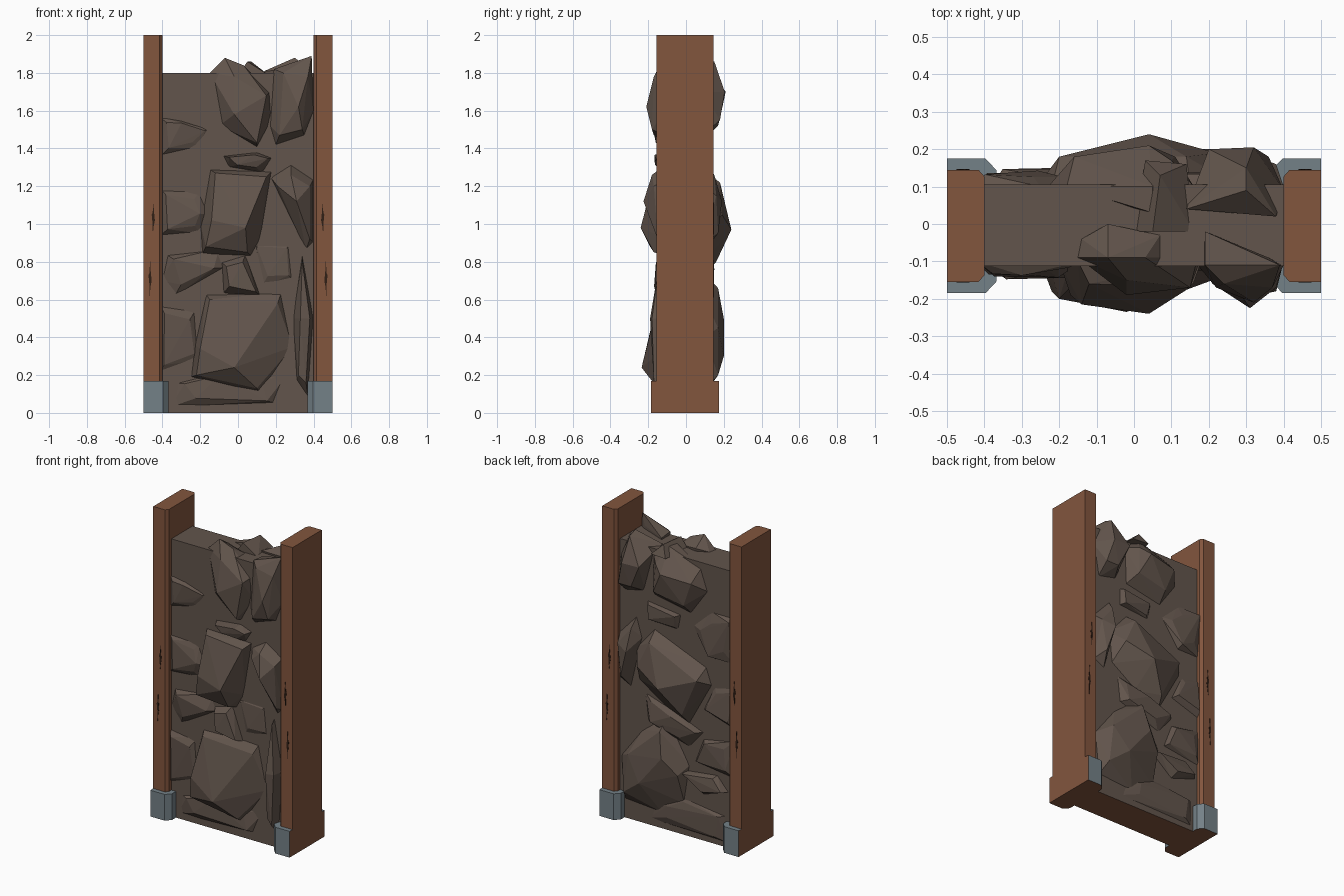
import bpy, bmesh, random
from mathutils import Vector

random.seed(4)


def material(name, rgb):
    m = bpy.data.materials.new(name)
    m.diffuse_color = (*rgb, 1)
    return m


WOOD = material("brown wood", (0.225, 0.092, 0.048))
STONE = material("grey brown stone", (0.122, 0.090, 0.072))
METAL = material("blue grey metal", (0.175, 0.220, 0.245))
DARK = material("dark crack", (0.030, 0.014, 0.008))


def finish(bm, name, *mats, rule=None):
    bmesh.ops.recalc_face_normals(bm, faces=bm.faces)
    bm.normal_update()
    if rule:
        for f in bm.faces:
            f.material_index = rule(f.normal)
    me = bpy.data.meshes.new(name)
    bm.to_mesh(me)
    bm.free()
    for m in mats:
        me.materials.append(m)
    ob = bpy.data.objects.new(name, me)
    bpy.context.collection.objects.link(ob)
    return ob


def prism(name, outline, direction, *mats, rule=None):
    """Extrude a closed outline of 3D points along a direction."""
    bm = bmesh.new()
    face = bm.faces.new([bm.verts.new(p) for p in outline])
    new = bmesh.ops.extrude_face_region(bm, geom=[face])["geom"]
    bmesh.ops.translate(bm, vec=direction,
                        verts=[g for g in new if isinstance(g, bmesh.types.BMVert)])
    return finish(bm, name, *mats, rule=rule)


def rock(name, side, outline, peaks, base=0.1):
    """Faceted boulder: hull of an (x, z) outline in the wall and (x, z, depth) peaks."""
    bm = bmesh.new()
    pts = [(x, side * base, z) for x, z in outline]
    pts += [(x, side * d, z) for x, z, d in peaks]
    for p in pts:
        bm.verts.new(p)
    res = bmesh.ops.convex_hull(bm, input=bm.verts[:])
    loose = {g for k in ("geom_interior", "geom_unused") for g in res[k]
             if isinstance(g, bmesh.types.BMVert)}
    bmesh.ops.delete(bm, geom=list(loose), context='VERTS')
    return finish(bm, name, STONE)


def low_stone(name, side, outline, depth):
    """Shallow stone whose raised face is an uneven inset of its outline."""
    c = sum((Vector(p) for p in outline), Vector((0, 0))) / len(outline)
    peaks = [(*Vector(p).lerp(c, random.uniform(0.15, 0.5)),
              depth - random.uniform(0, 0.025)) for p in outline]
    rock(name, side, outline, peaks)


# Wall core, with a wooden underside
prism("wall_core", [(-.41, -.112, 0), (.41, -.112, 0), (.41, .105, 0), (-.41, .105, 0)],
      (0, 0, 1.8), STONE, WOOD, rule=lambda n: int(n.z < -.9))

for s, label in ((-1, "left"), (1, "right")):
    # Post with chamfered inner corners
    post = [(.5, -.155), (.416, -.155), (.4, -.137), (.4, .127), (.416, .145), (.5, .145)]
    prism(label + "_post", [(s * x, y, 0) for x, y in post], (0, 0, 2), WOOD)
    for k, end in ((-1, "front"), (1, "back")):
        # Metal foot bracket, wooden on its outer end and underside
        foot = [(.5, .13), (.5, .18), (.397, .18), (.367, .148), (.367, .09), (.42, .09)]
        prism(f"{label}_{end}_foot", [(s * x, k * y - .005, 0) for x, y in foot],
              (0, 0, .17), METAL, WOOD,
              rule=lambda n: int(n.x * s > .9 or n.z < -.9))
        # Thin dark splits in the post
        for x, z, h in ((.465, .71, .1), (.448, 1.03, .085)):
            y = k * .15 - .005
            split = [(x, z + h), (x + .004, z + .03), (x + .009, z + .02), (x + .004, z - .03),
                     (x + .003, z - h), (x - .002, z - .04), (x - .008, z - .01), (x - .003, z + .04)]
            prism(f"{label}_{end}_split", [(s * a, y, b) for a, b in split],
                  (0, k * .002, 0), DARK)

# Large front boulders
rock("front_lower_boulder", -1,
     [(-.17, .63), (.23, .64), (.29, .35), (.12, .1), (-.25, .19), (-.23, .36)],
     [(-.2, .34, .2), (-.02, .24, .235), (.21, .58, .15), (-.22, .2, .18), (.1, .13, .15), (-.15, .6, .15)])
rock("front_middle_boulder", -1,
     [(-.15, 1.29), (.18, 1.28), (.12, .92), (.07, .83), (-.19, .84), (-.2, 1.0), (-.16, 1.15)],
     [(.04, .98, .24), (-.12, 1.27, .16), (.15, 1.25, .17), (-.17, .88, .19), (.05, .85, .17), (-.14, 1.02, .215)])
rock("front_upper_boulder", -1,
     [(-.07, 1.88), (.03, 1.84), (.17, 1.7), (.18, 1.55), (.1, 1.4), (-.1, 1.52), (-.15, 1.8)],
     [(-.02, 1.78, .15), (.15, 1.68, .17), (.1, 1.43, .16), (-.02, 1.58, .19), (-.14, 1.8, .04), (.07, 1.8, .03), (-.07, 1.82, 0)],
     base=.09)
rock("front_upper_corner_boulder", -1,
     [(.19, 1.82), (.39, 1.89), (.4, 1.6), (.35, 1.47), (.2, 1.42), (.17, 1.52)],
     [(.24, 1.8, .16), (.32, 1.62, .21), (.22, 1.47, .17), (.34, 1.5, .18), (.37, 1.78, .17), (.19, 1.81, .02), (.36, 1.82, .09)],
     base=.11)
rock("front_right_boulder", -1,
     [(.28, 1.32), (.4, 1.24), (.4, .9), (.36, .86), (.22, 1.15), (.17, 1.25)],
     [(.28, 1.26, .18), (.31, 1.12, .225), (.38, 1.2, .17), (.38, .92, .15), (.21, 1.2, .16)])
rock("front_right_sliver", -1,
     [(.34, .84), (.4, .5), (.37, .08), (.31, .17), (.29, .5)],
     [(.34, .8, .14), (.33, .5, .19), (.36, .16, .17), (.38, .5, .18), (.32, .2, .16)])

# Large back boulders
rock("back_middle_boulder", 1,
     [(.28, 1.13), (.15, 1.28), (-.22, 1.13), (-.26, 1.02), (-.1, .73), (.08, .8), (.26, .92)],
     [(.04, .97, .24), (.14, 1.22, .18), (-.2, 1.06, .18), (-.08, .8, .16), (.22, 1.05, .19)])
rock("back_upper_boulder", 1,
     [(.16, 1.75), (.05, 1.84), (-.18, 1.76), (-.23, 1.62), (-.11, 1.45), (.15, 1.5)],
     [(.04, 1.7, .21), (-.16, 1.68, .18), (-.1, 1.52, .17), (.11, 1.56, .18), (.1, 1.74, .17), (.05, 1.84, .03)])
rock("back_upper_corner_boulder", 1,
     [(.3, 1.88), (.17, 1.72), (.23, 1.5), (.36, 1.47), (.4, 1.7)],
     [(.2, 1.7, .2), (.32, 1.7, .205), (.27, 1.55, .18), (.36, 1.55, .18), (.38, 1.82, .02), (.14, 1.81, .04), (.3, 1.86, .15)],
     base=.09)
rock("back_side_sliver", 1,
     [(.28, 1.33), (.24, 1.2), (.32, .86), (.4, .9), (.4, 1.2)],
     [(.29, 1.26, .15), (.3, 1.12, .19), (.35, .95, .17), (.38, 1.15, .16)])
rock("back_lower_boulder", 1,
     [(.06, .74), (-.1, .46), (-.06, .2), (.1, .1), (.36, .12), (.39, .4), (.24, .6)],
     [(.07, .66, .17), (.04, .5, .2), (.2, .3, .2), (-.05, .4, .16), (.33, .2, .17), (.3, .45, .17)])

# Shallow stones filling the front
low_stone("front_ledge_stone", -1, [(-.08, 1.36), (.1, 1.38), (.18, 1.35), (.13, 1.27), (-.05, 1.3)], .17)
low_stone("front_left_upper_stone", -1, [(-.42, 1.57), (-.3, 1.55), (-.14, 1.5), (-.2, 1.4), (-.42, 1.35)], .14)
low_stone("front_left_middle_stone", -1, [(-.42, 1.19), (-.2, 1.18), (-.14, 1.05), (-.2, .95), (-.42, .93)], .145)
low_stone("front_left_stone", -1, [(-.38, .84), (-.1, .87), (-.06, .77), (-.34, .61), (-.41, .7)], .15)
low_stone("front_centre_stone", -1, [(-.09, .8), (.04, .84), (.12, .62), (-.08, .63)], .17)
low_stone("front_centre_right_stone", -1, [(.08, .9), (.28, .9), (.3, .7), (.12, .66)], .13)
low_stone("front_left_lower_stone", -1, [(-.42, .58), (-.22, .55), (-.2, .28), (-.42, .2)], .14)
low_stone("front_bottom_stone", -1, [(-.36, .03), (.2, .05), (.26, .2), (-.1, .22), (-.34, .16)], .14)

# Shallow stones filling the back
low_stone("back_right_upper_stone", 1, [(-.42, 1.5), (-.25, 1.5), (-.12, 1.38), (-.25, 1.2), (-.42, 1.2)], .15)
low_stone("back_right_middle_stone", 1, [(-.42, 1.05), (-.28, 1.02), (-.2, .85), (-.42, .78)], .14)
low_stone("back_centre_stone", 1, [(.22, .85), (.0, .78), (-.2, .7), (-.1, .58), (.2, .68)], .15)
low_stone("back_right_lower_stone", 1, [(-.42, .7), (-.2, .66), (-.14, .5), (-.42, .46)], .135)
low_stone("back_ledge_stone", 1, [(-.05, .42), (-.3, .45), (-.38, .36), (-.2, .3)], .16)
low_stone("back_bottom_stone", 1, [(.2, .04), (-.36, .03), (-.36, .2), (-.05, .24), (.15, .18)], .135)
low_stone("back_upper_ledge_stone", 1, [(.2, 1.45), (-.04, 1.42), (-.02, 1.32), (.2, 1.34)], .14)

# Small stone lying on top of the wall
rock("top_stone", 1, [(.0, 1.79), (.16, 1.79), (.05, 1.86)],
     [(.03, 1.79, .17), (.14, 1.79, .16), (.07, 1.86, .13)], base=-.02)
